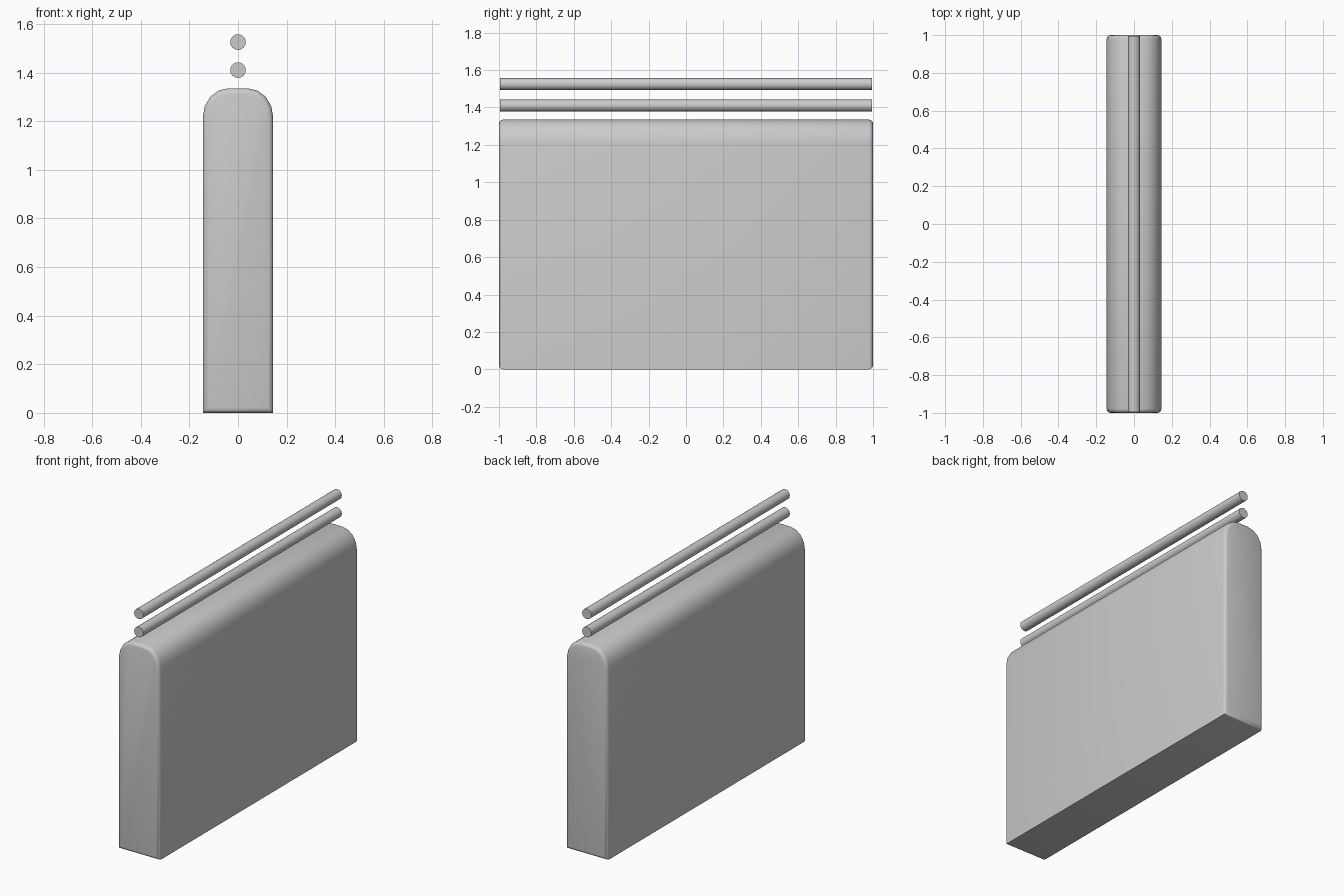
import bpy, bmesh, math
from mathutils import Matrix

if "Cube" in bpy.data.objects:
    bpy.data.objects.remove(bpy.data.objects["Cube"])

HALF_W, TOP, HALF_L = 0.145, 1.335, 1.0


def finish(name, bm, angle):
    bmesh.ops.recalc_face_normals(bm, faces=bm.faces[:])
    mesh = bpy.data.meshes.new(name)
    bm.to_mesh(mesh)
    bm.free()
    ob = bpy.data.objects.new(name, mesh)
    bpy.context.collection.objects.link(ob)
    bpy.ops.object.select_all(action='DESELECT')
    ob.select_set(True)
    bpy.context.view_layer.objects.active = ob
    bpy.ops.object.shade_smooth_by_angle(angle=math.radians(angle))
    return ob


# Barrier wall: upright slab with rounded top shoulders, extruded along y
right = [(HALF_W, 0)]
rx, rz, steps = 0.105, 0.12, 4
for i in range(steps + 1):
    a = math.pi / 2 * i / steps
    right.append((HALF_W - rx + rx * math.cos(a), TOP - rz + rz * math.sin(a)))
profile = right + [(-x, z) for x, z in reversed(right)]

bm = bmesh.new()
cap = bm.faces.new([bm.verts.new((x, -HALF_L, z)) for x, z in profile])
ext = bmesh.ops.extrude_face_region(bm, geom=[cap], use_keep_orig=True)
moved = [g for g in ext['geom'] if isinstance(g, bmesh.types.BMVert)]
bmesh.ops.translate(bm, verts=moved, vec=(0, 2 * HALF_L, 0))
# Round the rims of both end faces
rims = [e for e in bm.edges
        if abs(e.verts[0].co.y - e.verts[1].co.y) < 1e-5]
bmesh.ops.bevel(bm, geom=rims, offset=0.022, segments=3, profile=0.5,
                affect='EDGES', clamp_overlap=True)
finish("barrier_wall", bm, 40)

# Two round rails floating above the wall
for name, z in (("lower_rail", 1.41), ("upper_rail", 1.525)):
    bm = bmesh.new()
    bmesh.ops.create_cone(
        bm, cap_ends=True, segments=24, radius1=0.032, radius2=0.032,
        depth=1.99,
        matrix=Matrix.Translation((0, 0, z)) @ Matrix.Rotation(math.pi / 2, 4, 'X'))
    finish(name, bm, 40)
